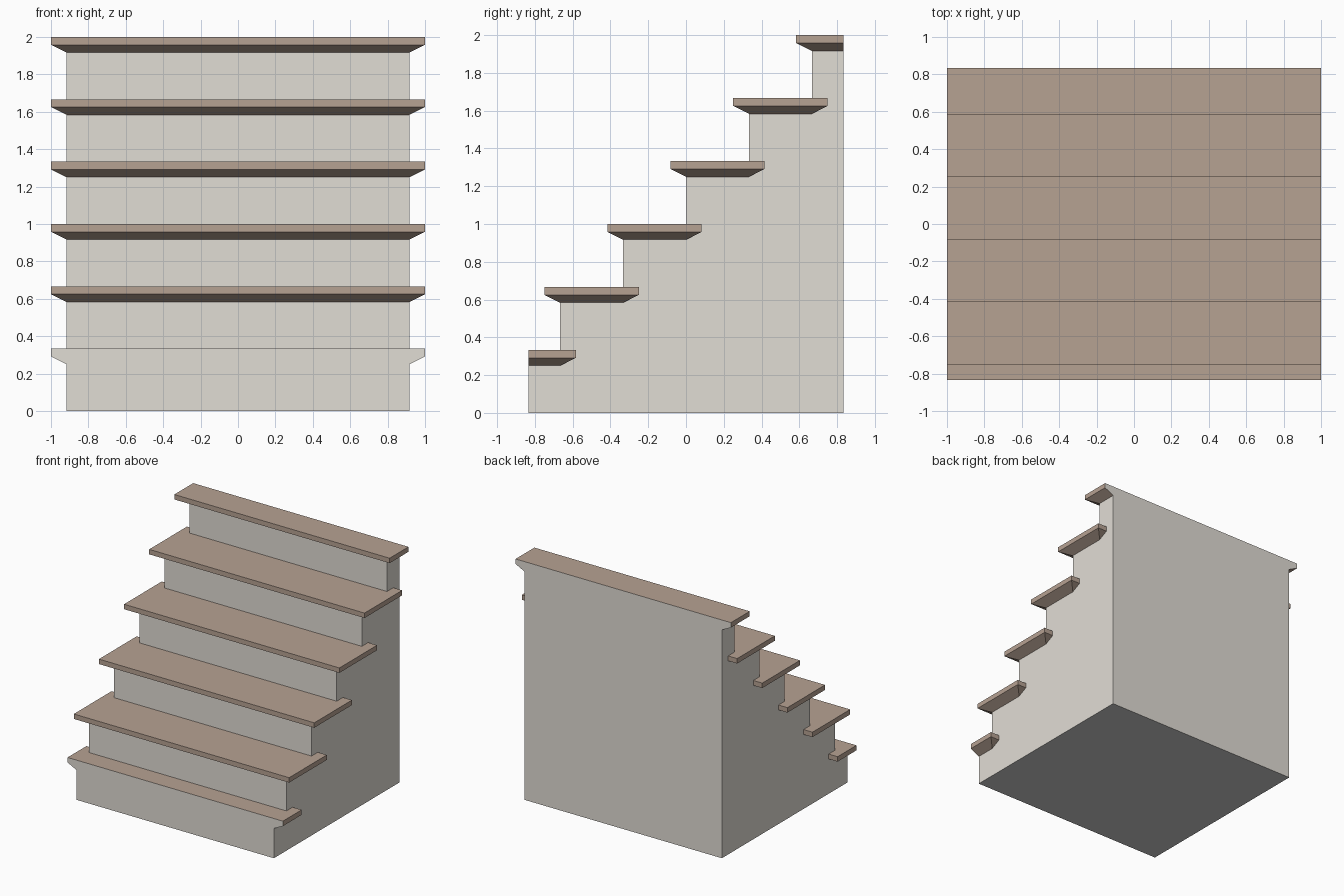
import bpy, bmesh

if "Cube" in bpy.data.objects:
    bpy.data.objects.remove(bpy.data.objects["Cube"])

N = 6                 # steps
T = 1 / 3             # rise and run of one step
L = 1 / 12            # tread overhang and thickness
W = 1 - L             # half width of the body
Y = 5 / 6             # half depth


def material(name, colour):
    m = bpy.data.materials.new(name)
    m.diffuse_color = (*colour, 1)
    m.use_nodes = True
    m.node_tree.nodes["Principled BSDF"].inputs["Base Color"].default_value = m.diffuse_color
    return m


def make(name, polygons, mat=None):
    """Join polygons into one clean, flat shaded object."""
    bm = bmesh.new()
    for poly in polygons:
        bm.faces.new([bm.verts.new(p) for p in poly])
    bmesh.ops.remove_doubles(bm, verts=bm.verts, dist=1e-4)
    bmesh.ops.recalc_face_normals(bm, faces=bm.faces)
    me = bpy.data.meshes.new(name)
    bm.to_mesh(me)
    bm.free()
    ob = bpy.data.objects.new(name, me)
    bpy.context.collection.objects.link(ob)
    if mat:
        me.materials.append(mat)
    return ob


def mirrored(poly):
    return [(-x, y, z) for x, y, z in reversed(poly)]


stone = material("stone", (0.757, 0.722, 0.667))
wood = material("wood", (0.47, 0.36, 0.29))

# Body: stepped sides, risers, and end walls that include the tread profile
side = [(-Y, 0), (-Y, T - L)]
risers = []
for i in range(1, N):
    r = -1 + i * T
    side += [(r, i * T - L), (r, i * T), (r, (i + 1) * T - L)]
    risers.append([(-W, r, i * T), (W, r, i * T),
                   (W, r, (i + 1) * T - L), (-W, r, (i + 1) * T - L)])
side += [(Y, N * T - L), (Y, 0)]
right = [(W, y, z) for y, z in side]


def end_wall(y, top):
    half = [(W, y, 0), (W, y, top - L), (1, y, top - L / 2), (1, y, top)]
    return half + mirrored(half)


make("body", [right, mirrored(right), end_wall(-Y, T), end_wall(Y, N * T)] + risers, stone)
make("base", [[(-W, -Y, 0), (-W, Y, 0), (W, Y, 0), (W, -Y, 0)]])

# Treads: slab with a bevelled underside, wrapping round the next riser
for i in range(N):
    r, top = -1 + i * T, (i + 1) * T
    mid, low = top - L / 2, top - L
    first, last = i == 0, i == N - 1
    f_out, f_in = (-Y, -Y) if first else (r - L, r)
    b_out, b_in = (Y, Y) if last else (r + T + L, r + T)
    half = [(1, f_out, top), (1, b_out, top)]
    if not last:
        half += [(W, b_out, top), (W, b_in, top)]
    sides = [
        [(1, f_out, mid), (1, b_out, mid), (1, b_out, top), (1, f_out, top)],
        [(W, f_in, low), (W, b_in, low), (1, b_out, mid), (1, f_out, mid)],
    ]
    if not last:
        sides += [
            [(1, b_out, mid), (W, b_out, mid), (W, b_out, top), (1, b_out, top)],
            [(W, b_in, low), (W, b_out, mid), (1, b_out, mid)],
        ]
    polys = [half + mirrored(half)] + sides + [mirrored(p) for p in sides]
    if not first:
        polys += [
            [(-1, f_out, mid), (1, f_out, mid), (1, f_out, top), (-1, f_out, top)],
            [(-W, f_in, low), (W, f_in, low), (1, f_out, mid), (-1, f_out, mid)],
        ]
    make(f"tread_{i + 1}", polys, wood)
